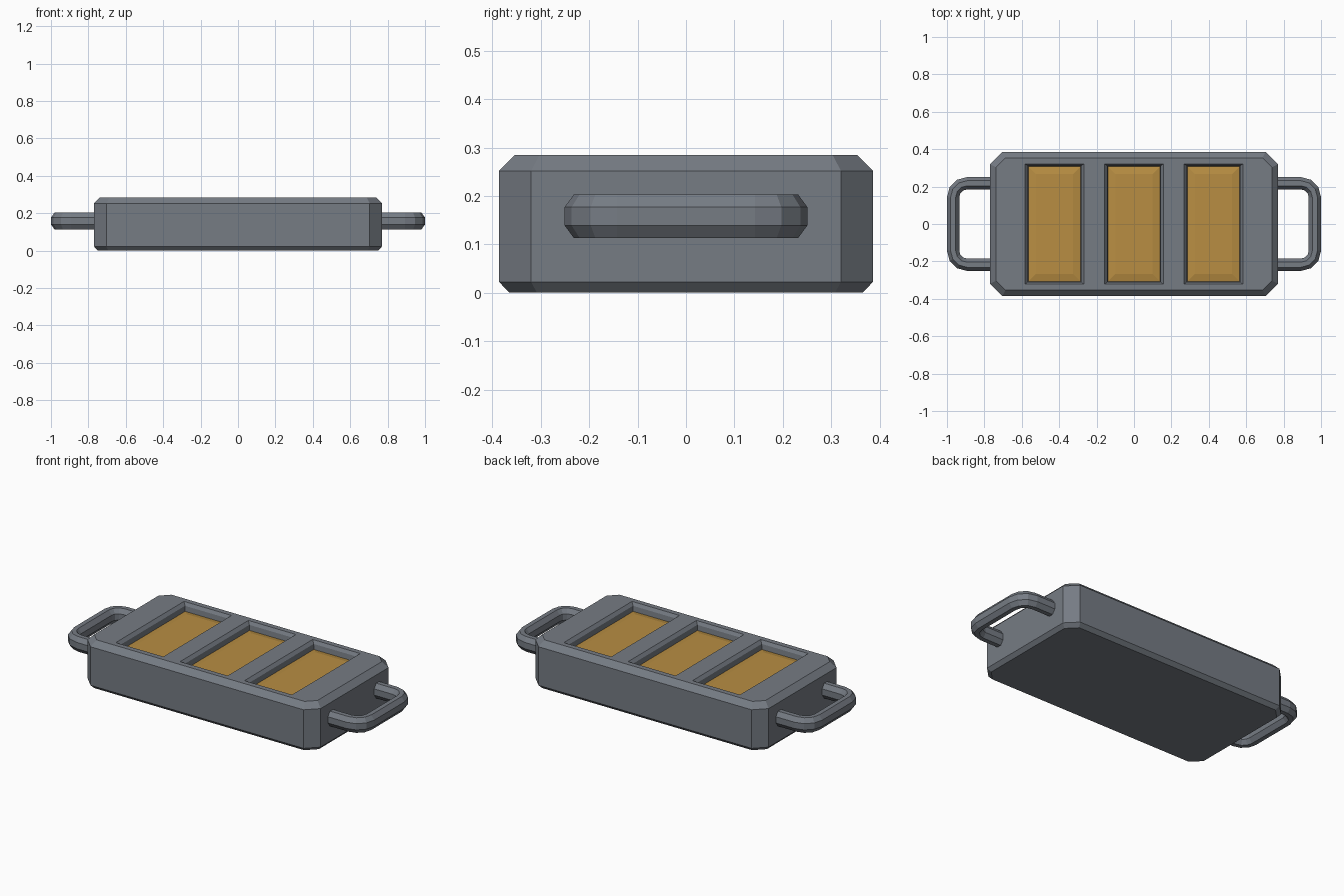
import bpy
import bmesh
from math import cos, sin, pi

cube = bpy.data.objects.get("Cube")
if cube:
    bpy.data.objects.remove(cube)


def material(name, rgb):
    m = bpy.data.materials.new(name)
    m.use_nodes = True
    m.diffuse_color = (*rgb, 1)
    m.node_tree.nodes["Principled BSDF"].inputs["Base Color"].default_value = (*rgb, 1)
    return m


steel = material("slate grey", (0.18, 0.2, 0.23))
amber = material("amber", (0.48, 0.27, 0.055))


def make(name, bm, mat):
    bmesh.ops.recalc_face_normals(bm, faces=bm.faces)
    mesh = bpy.data.meshes.new(name)
    bm.to_mesh(mesh)
    bm.free()
    mesh.materials.append(mat)
    obj = bpy.data.objects.new(name, mesh)
    bpy.context.collection.objects.link(obj)
    return obj


def loft(bm, loops):
    """Skin a stack of equal-length vertex loops and cap both ends."""
    rings = [[bm.verts.new(p) for p in loop] for loop in loops]
    n = len(rings[0])
    for a, b in zip(rings, rings[1:]):
        for i in range(n):
            j = (i + 1) % n
            bm.faces.new((a[i], a[j], b[j], b[i]))
    bm.faces.new(rings[0])
    bm.faces.new(rings[-1])


def octagon(hx, hy, c, z):
    return [(x, y, z) for x, y in (
        (hx, c - hy), (hx, hy - c), (hx - c, hy), (c - hx, hy),
        (-hx, hy - c), (-hx, c - hy), (c - hx, -hy), (hx - c, -hy))]


def rect(cx, hx, hy, z):
    return [(cx + sx * hx, sy * hy, z)
            for sx, sy in ((1, -1), (1, 1), (-1, 1), (-1, -1))]


# Chamfered case
TOP = 0.285
bm = bmesh.new()
loft(bm, [octagon(0.75, 0.365, 0.057, 0), octagon(0.77, 0.386, 0.066, 0.022),
          octagon(0.77, 0.386, 0.066, 0.252), octagon(0.737, 0.353, 0.05, TOP)])
case = make("case", bm, steel)

# Three tapered window recesses with raised lenses
FLOOR = TOP - 0.055
for cx, side in ((-0.425, "right"), (0, "middle"), (0.425, "left")):
    bm = bmesh.new()
    loft(bm, [rect(cx, 0.138, 0.306, FLOOR), rect(cx, 0.142, 0.31, TOP - 0.018),
              rect(cx, 0.157, 0.322, TOP), rect(cx, 0.157, 0.322, TOP + 0.05)])
    cutter = make(side + "_recess_cutter", bm, steel)
    cutter.hide_render = True
    cutter.hide_viewport = True
    cut = case.modifiers.new(side + "_recess", "BOOLEAN")
    cut.object = cutter
    cut.solver = "EXACT"

    bm = bmesh.new()
    loft(bm, [rect(cx, 0.139, 0.307, FLOOR - 0.01), rect(cx, 0.139, 0.307, FLOOR + 0.006),
              rect(cx, 0.1, 0.268, FLOOR + 0.014)])
    make(side + "_lens", bm, amber)

# Octagonal bar handles bent into a U
R, X, Y, Z = 0.075, 0.967, 0.218, 0.158
path = [(0.76, -Y, 0)]
for corner in (-1, 1):
    for k in range(4):
        a = corner * (pi / 2 - k * pi / 6) if corner < 0 else k * pi / 6
        path.append((X - R + R * cos(a), corner * (Y - R) + R * sin(a), a))
path.append((0.76, Y, 0))
path[0] = (*path[0][:2], -pi / 2)
path[-1] = (*path[-1][:2], pi / 2)

for s, side in ((-1, "right"), (1, "left")):
    loops = []
    for x, y, a in path:
        section = []
        for k in range(8):
            t = pi / 8 + k * pi / 4
            w = 0.033 * cos(t) / cos(pi / 8)
            h = 0.045 * sin(t) / cos(pi / 8)
            section.append((s * (x + w * cos(a)), y + w * sin(a), Z + h))
        loops.append(section)
    bm = bmesh.new()
    loft(bm, loops)
    make(side + "_handle", bm, steel)
